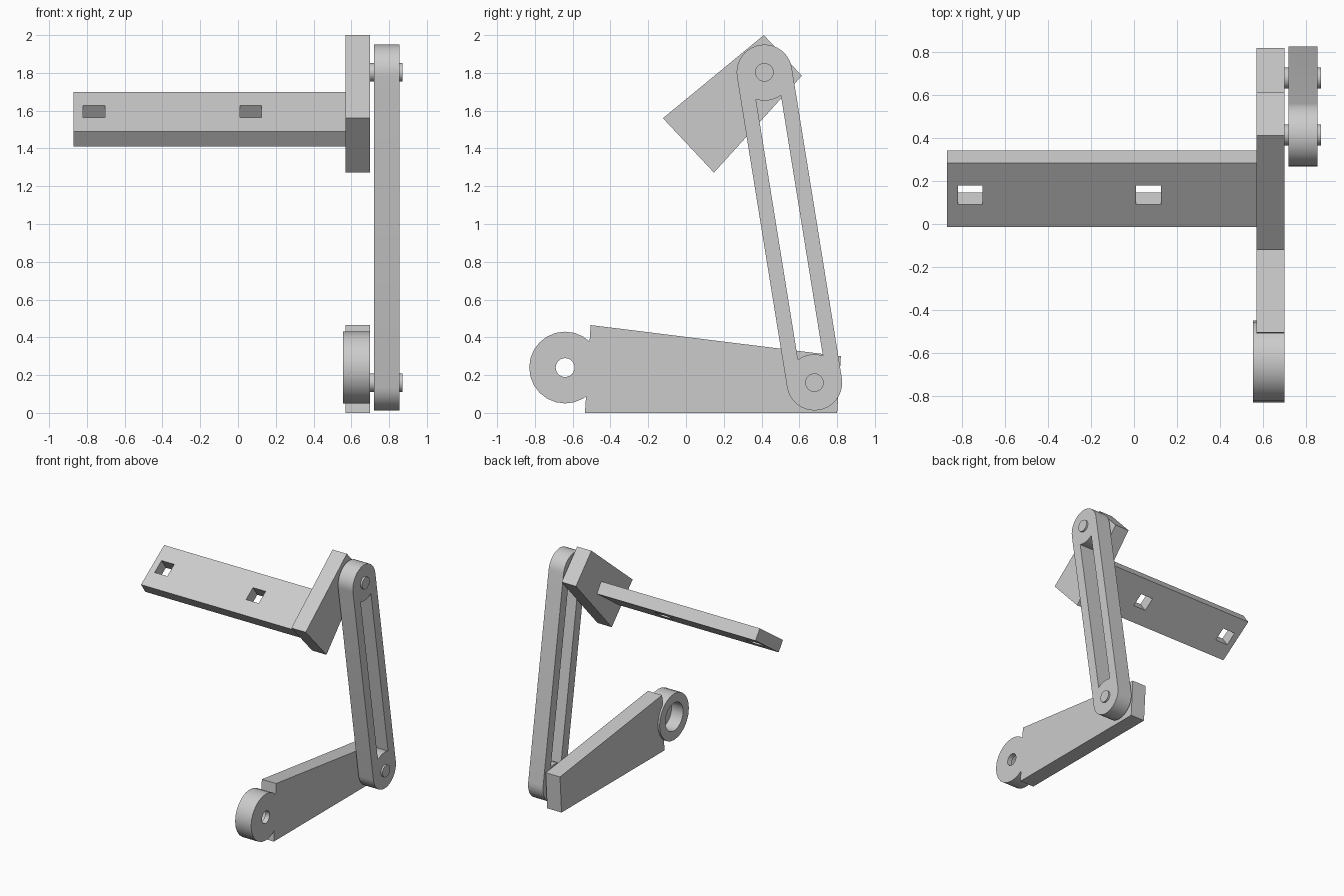
import bpy, bmesh, math
from mathutils import Vector

default = bpy.data.objects.get("Cube")
if default:
    bpy.data.objects.remove(default)

GREY = (0.6, 0.6, 0.6, 1.0)
metal = bpy.data.materials.new("plain grey")
metal.use_nodes = True
metal.diffuse_color = GREY
metal.node_tree.nodes["Principled BSDF"].inputs["Base Color"].default_value = GREY


def finish(name, bm):
    """Turn a bmesh into a shaded object."""
    bmesh.ops.recalc_face_normals(bm, faces=bm.faces)
    mesh = bpy.data.meshes.new(name)
    bm.to_mesh(mesh)
    bm.free()
    mesh.materials.append(metal)
    obj = bpy.data.objects.new(name, mesh)
    bpy.context.collection.objects.link(obj)
    bpy.ops.object.select_all(action='DESELECT')
    obj.select_set(True)
    bpy.context.view_layer.objects.active = obj
    bpy.ops.object.shade_smooth_by_angle(angle=math.radians(30))
    return obj


def extrude(bm, offset):
    """Give the flat faces of a bmesh a thickness."""
    result = bmesh.ops.extrude_face_region(bm, geom=bm.faces[:], use_keep_orig=True)
    verts = [g for g in result["geom"] if isinstance(g, bmesh.types.BMVert)]
    bmesh.ops.translate(bm, verts=verts, vec=offset)


def prism(name, outline, x0, x1):
    """Extrude a (y, z) outline along x."""
    bm = bmesh.new()
    bm.faces.new([bm.verts.new((x0, y, z)) for y, z in outline])
    extrude(bm, (x1 - x0, 0, 0))
    return finish(name, bm)


def lathe(name, profile, centre, sides, closed):
    """Spin an (x, radius) profile about an axis along x."""
    bm = bmesh.new()
    rings = []
    for x, r in profile:
        rings.append([bm.verts.new((x, centre[0] + r * math.cos(math.tau * i / sides),
                                    centre[1] + r * math.sin(math.tau * i / sides)))
                      for i in range(sides)])
    pairs = list(zip(rings, rings[1:]))
    if closed:
        pairs.append((rings[-1], rings[0]))
    else:
        bm.faces.new(rings[0])
        bm.faces.new(rings[-1])
    for a, b in pairs:
        for i in range(sides):
            j = (i + 1) % sides
            bm.faces.new((a[i], a[j], b[j], b[i]))
    return finish(name, bm)


def arc(centre, along, radius, half_angle, steps):
    """Points on an arc centred on a direction, turning one way."""
    mid = math.atan2(along.y, along.x)
    return [centre + radius * Vector((math.cos(mid + a), math.sin(mid + a)))
            for a in (half_angle * (2 * i / steps - 1) for i in range(steps + 1))]


# Tapered lower arm and the bored disc at its end
prism("lower_arm", [(-0.535, 0), (0.80, 0), (0.82, 0.30), (-0.505, 0.465)], 0.57, 0.70)
lathe("bored_disc", [(0.70, 0.05), (0.70, 0.19), (0.555, 0.19), (0.555, 0.115),
                     (0.66, 0.115), (0.66, 0.05)], (-0.64, 0.24), 24, True)

# Slotted link with rounded ends
low, high = Vector((0.68, 0.16)), Vector((0.415, 1.803))
along = (high - low).normalized()
outer = arc(high, along, 0.147, math.pi / 2, 20) + arc(low, -along, 0.147, math.pi / 2, 20)
slot_r, slot_half = 0.15, math.asin(0.067 / 0.15)
inner = arc(low, along, slot_r, slot_half, 6)[::-1] + arc(high, -along, slot_r, slot_half, 6)[::-1]
bm = bmesh.new()
for loop in (outer, inner):
    verts = [bm.verts.new((0.72, p.x, p.y)) for p in loop]
    for i, v in enumerate(verts):
        bm.edges.new((verts[i - 1], v))
bmesh.ops.triangle_fill(bm, edges=bm.edges[:], use_beauty=True, normal=(1, 0, 0))
extrude(bm, (0.135, 0, 0))
finish("slotted_link", bm)

# Pivot pins
for name, centre in (("lower_pin", low), ("upper_pin", high)):
    lathe(name, [(0.65, 0.049), (0.87, 0.049)], centre, 24, False)

# Tapered upper bracket
prism("upper_bracket", [(0.412, 2.0), (-0.122, 1.56), (0.148, 1.272), (0.613, 1.785)], 0.57, 0.70)

# Sloping plate with two square holes
xs = [-0.87, -0.82, -0.705, 0.01, 0.125, 0.58]
front, back = Vector((0, -0.015, 1.49)), Vector((0, 0.285, 1.70))
slope = (back - front).normalized()
width = (back - front).length
us = [0, width / 2 - 0.055, width / 2 + 0.055, width]
bm = bmesh.new()
grid = [[bm.verts.new(front + slope * u + Vector((x, 0, 0))) for u in us] for x in xs]
for i in range(len(xs) - 1):
    for j in range(len(us) - 1):
        if not (j == 1 and i in (1, 3)):
            bm.faces.new((grid[i][j], grid[i + 1][j], grid[i + 1][j + 1], grid[i][j + 1]))
extrude(bm, Vector((0, slope.z, -slope.y)) * 0.098)
finish("footrest_plate", bm)
